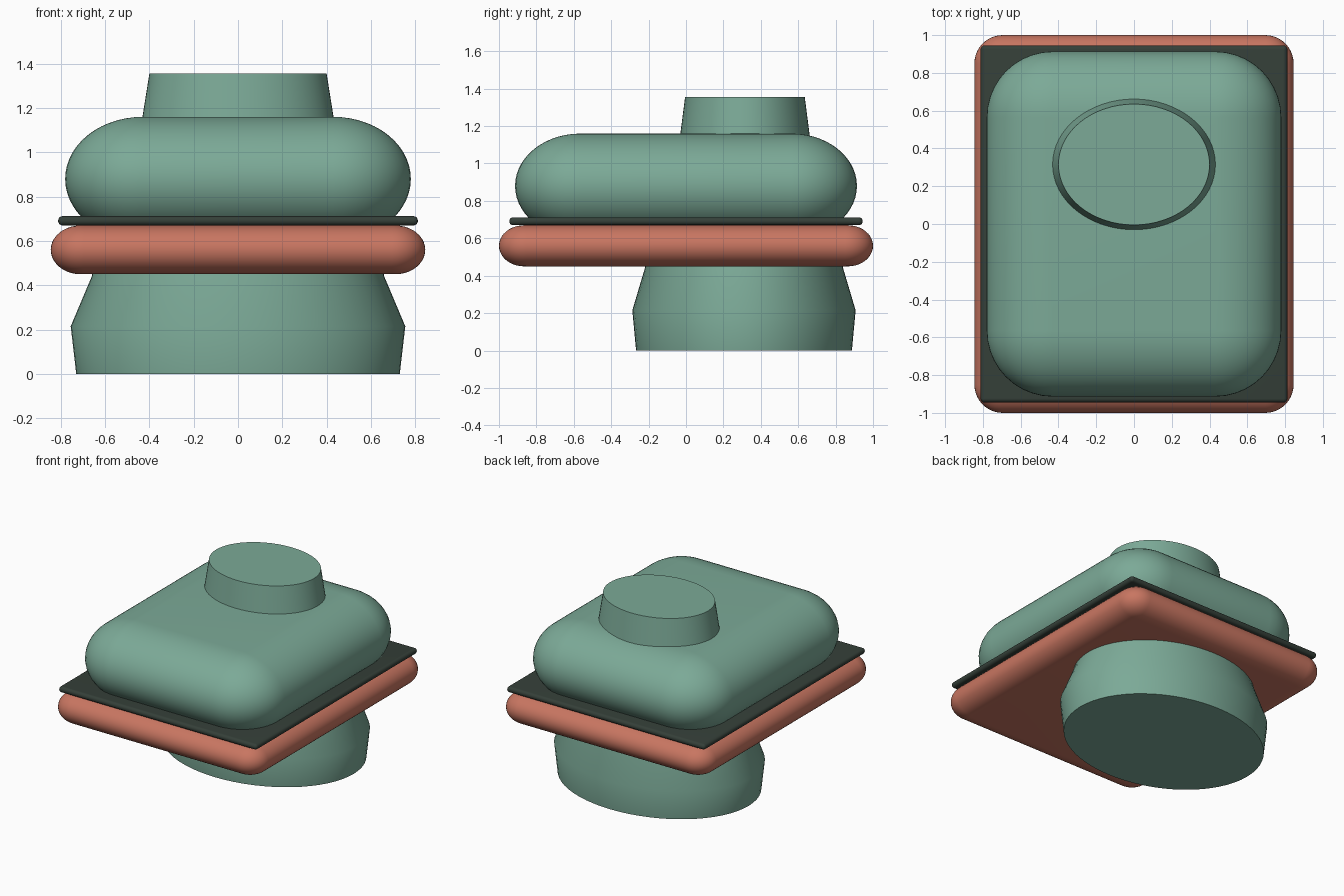
import bpy, bmesh
from math import sin, cos, pi, radians

if "Cube" in bpy.data.objects:
    bpy.data.objects.remove(bpy.data.objects["Cube"])


def material(name, rgb):
    m = bpy.data.materials.new(name)
    m.diffuse_color = (*rgb, 1)
    m.use_nodes = True
    m.node_tree.nodes["Principled BSDF"].inputs["Base Color"].default_value = m.diffuse_color
    return m


green = material("green", (0.20, 0.40, 0.31))
red = material("terracotta", (0.58, 0.18, 0.12))
dark = material("dark_green", (0.035, 0.05, 0.04))


def loft(name, rings, mat):
    """Skin a stack of equal-length rings and cap both ends."""
    bm = bmesh.new()
    rows = [[bm.verts.new(p) for p in ring] for ring in rings]
    n = len(rows[0])
    for a, b in zip(rows, rows[1:]):
        for i in range(n):
            j = (i + 1) % n
            bm.faces.new((a[i], a[j], b[j], b[i]))
    bm.faces.new(rows[0][::-1])
    bm.faces.new(rows[-1])
    bmesh.ops.remove_doubles(bm, verts=bm.verts, dist=1e-4)
    bmesh.ops.recalc_face_normals(bm, faces=bm.faces)
    me = bpy.data.meshes.new(name)
    bm.to_mesh(me)
    bm.free()
    me.materials.append(mat)
    ob = bpy.data.objects.new(name, me)
    bpy.context.collection.objects.link(ob)
    bpy.ops.object.select_all(action='DESELECT')
    bpy.context.view_layer.objects.active = ob
    ob.select_set(True)
    bpy.ops.object.shade_smooth_by_angle(angle=radians(30))
    return ob


def ellipse(rx, ry, z, cy, n=64):
    return [(rx * cos(2 * pi * i / n), cy + ry * sin(2 * pi * i / n), z)
            for i in range(n)]


def rounded_rect(hx, hy, r, z, seg=10):
    pts = []
    for q, (sx, sy) in enumerate(((1, 1), (-1, 1), (-1, -1), (1, -1))):
        for k in range(seg + 1):
            a = (q + k / seg) * pi / 2
            pts.append((sx * (hx - r) + r * cos(a), sy * (hy - r) + r * sin(a), z))
    return pts


def cushion(name, hx, hy, corner, z0, z1, inset, mat, steps=20):
    """Rounded rectangle whose edge is a half ellipse from z0 to z1."""
    zc, h = (z0 + z1) / 2, (z1 - z0) / 2
    rings = []
    for k in range(steps + 1):
        t = -pi / 2 + pi * k / steps
        d = inset * (1 - cos(t))
        rings.append(rounded_rect(hx - d, hy - d, corner - d, zc + h * sin(t)))
    return loft(name, rings, mat)


# Oval foot, set towards the back
loft("foot", [ellipse(0.73, 0.577, 0, 0.31), ellipse(0.755, 0.597, 0.215, 0.31),
              ellipse(0.66, 0.53, 0.44, 0.31), ellipse(0.655, 0.527, 0.5, 0.31)], green)

# Wide slab, thin plate and soft body stacked on the foot
cushion("slab", 0.845, 1.0, 0.15, 0.45, 0.67, 0.135, red)
cushion("thin_plate", 0.812, 0.945, 0.021, 0.67, 0.712, 0.02, dark, 8)
cushion("body", 0.78, 0.914, 0.35, 0.60, 1.16, 0.35, green, 28)

# Oval knob on top
loft("knob", [ellipse(0.436, 0.349, 1.13, 0.315), ellipse(0.40, 0.32, 1.355, 0.315)], green)
